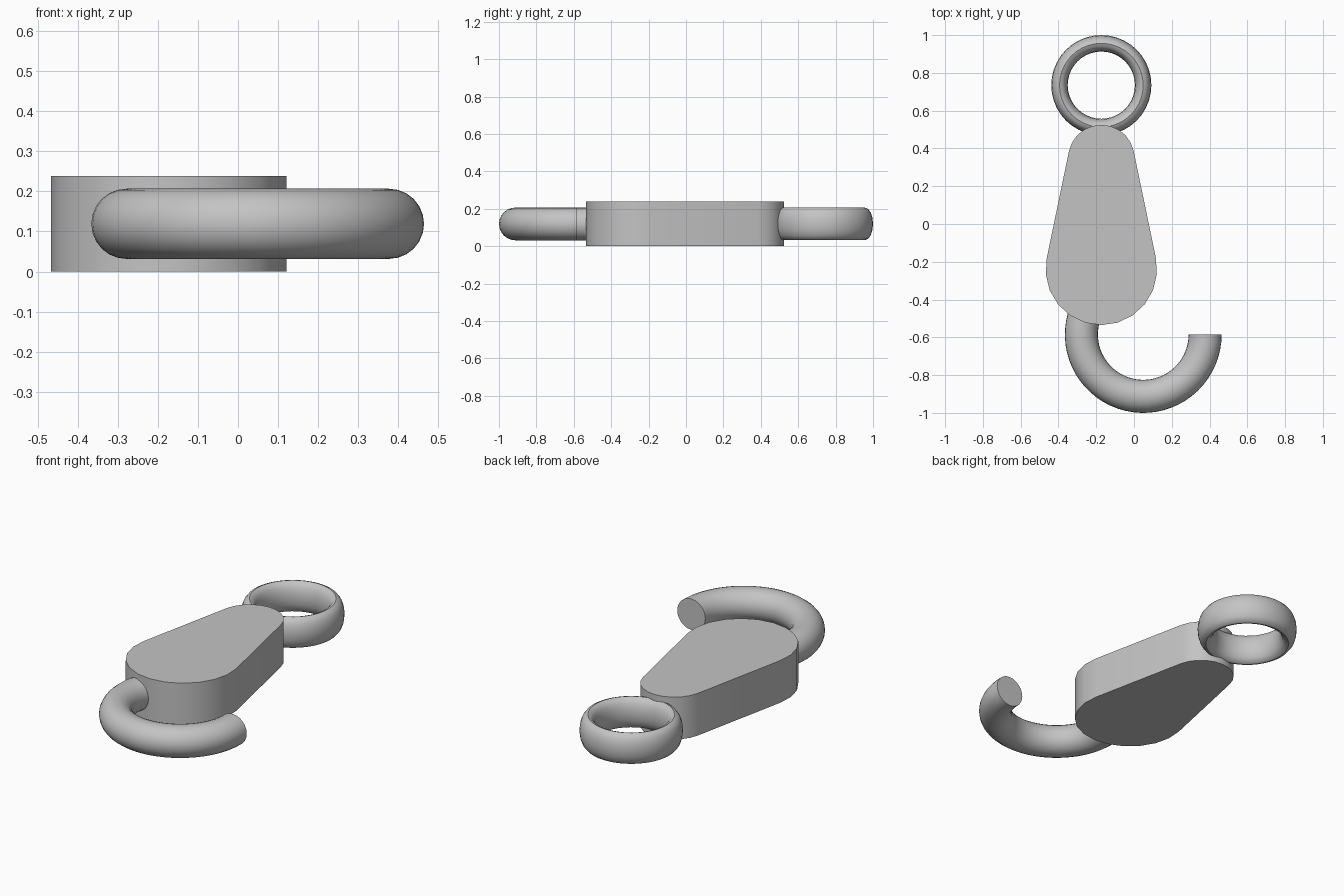
import bpy, bmesh
from math import sin, cos, pi, radians, asin

cube = bpy.data.objects.get("Cube")
if cube:
    bpy.data.objects.remove(cube, do_unlink=True)

MID_Z = 0.119

grey = bpy.data.materials.new("plain grey")
grey.use_nodes = True
colour = (0.55, 0.55, 0.55, 1)
grey.diffuse_color = colour
grey.node_tree.nodes["Principled BSDF"].inputs["Base Color"].default_value = colour


def finish(name, bm, angle):
    """Turn a bmesh into a smooth-shaded object with sharp edges kept."""
    bmesh.ops.recalc_face_normals(bm, faces=bm.faces)
    mesh = bpy.data.meshes.new(name)
    bm.to_mesh(mesh)
    bm.free()
    mesh.materials.append(grey)
    obj = bpy.data.objects.new(name, mesh)
    bpy.context.collection.objects.link(obj)
    bpy.ops.object.select_all(action='DESELECT')
    obj.select_set(True)
    bpy.context.view_layer.objects.active = obj
    bpy.ops.object.shade_smooth_by_angle(angle=radians(angle))
    return obj


def arc(cx, cy, r, start, end, n):
    return [(cx + r * cos(start + (end - start) * i / n),
             cy + r * sin(start + (end - start) * i / n)) for i in range(n + 1)]


def sweep(name, centre, radius, half_w, half_h, start, end, steps, sides, angle):
    """Sweep an elliptical section round a vertical axis; full turns close up."""
    bm = bmesh.new()
    full = abs(end - start) > 2 * pi - 0.001
    rings = []
    for i in range(steps if full else steps + 1):
        a = start + (end - start) * i / steps
        ring = []
        for j in range(sides):
            t = 2 * pi * j / sides
            r = radius + half_w * cos(t)
            ring.append(bm.verts.new((centre[0] + r * cos(a), centre[1] + r * sin(a),
                                      MID_Z + half_h * sin(t))))
        rings.append(ring)
    for i in range(steps):
        a, b = rings[i], rings[(i + 1) % len(rings)]
        for j in range(sides):
            k = (j + 1) % sides
            bm.faces.new((a[j], a[k], b[k], b[j]))
    if not full:
        bm.faces.new(rings[0])
        bm.faces.new(rings[-1])
    return finish(name, bm, angle)


# Tapered body: two arcs joined by tangent lines, extruded upward
big, small, low_y, high_y, x = 0.295, 0.175, -0.24, 0.35, -0.173
tilt = asin((big - small) / (high_y - low_y))
outline = arc(x, high_y, small, tilt, pi - tilt, 10)
outline += arc(x, low_y, big, pi - tilt, 2 * pi + tilt, 12)
bm = bmesh.new()
base = bm.faces.new([bm.verts.new((px, py, 0)) for px, py in outline])
top = bmesh.ops.extrude_face_region(bm, geom=[base])
bmesh.ops.translate(bm, vec=(0, 0, 2 * MID_Z),
                    verts=[v for v in top["geom"] if isinstance(v, bmesh.types.BMVert)])
finish("body", bm, 30)

# Round eye ring with a tall elliptical section
sweep("eye_ring", (x, 0.735), 0.2215, 0.0435, 0.087, 0, 2 * pi, 40, 16, 40)

# Open hook, its root buried in the body
sweep("hook", (0.049, -0.585), 0.3275, 0.0875, 0.0875, 0, -radians(230), 40, 24, 40)
